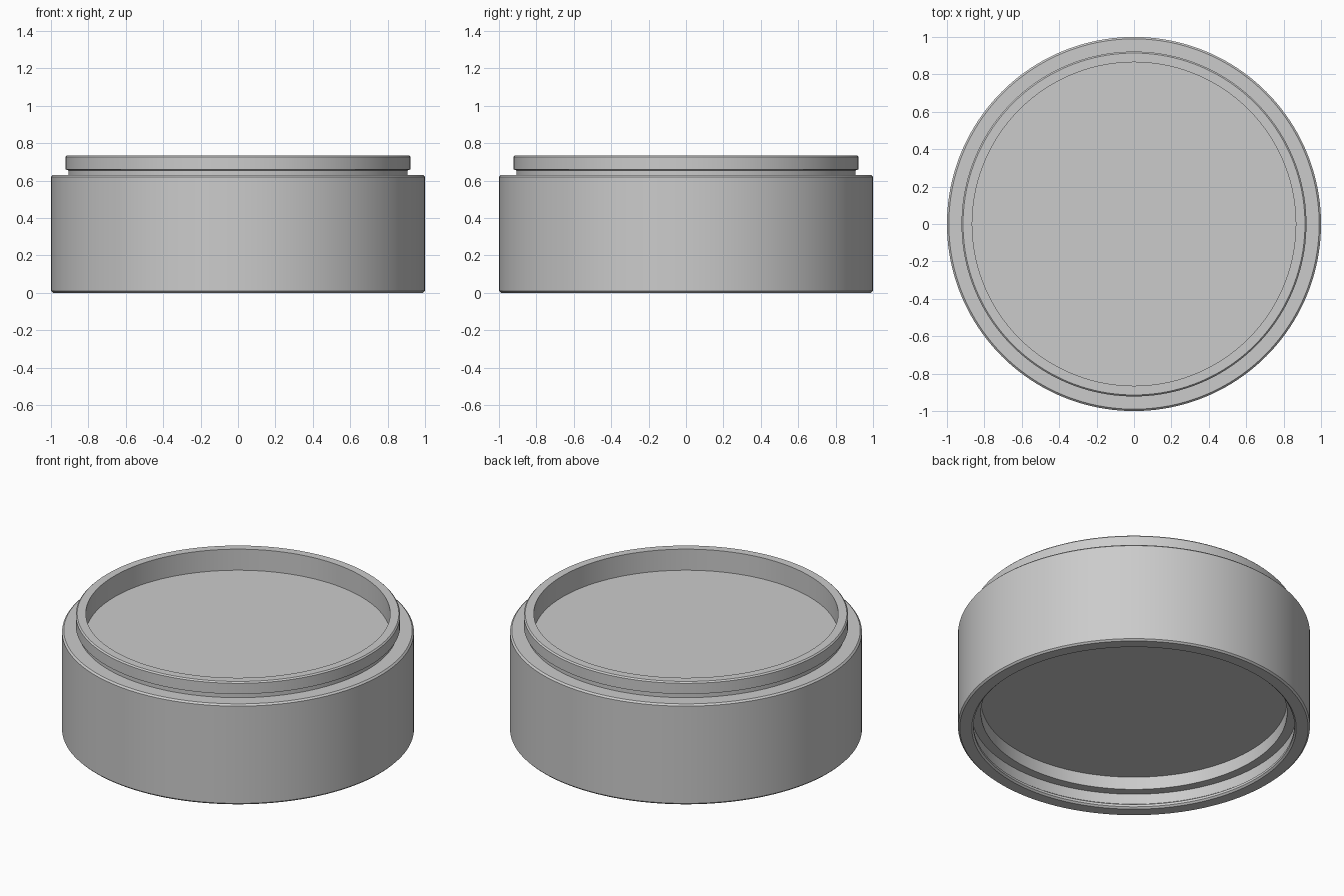
import bpy, bmesh, math

cube = bpy.data.objects.get("Cube")
if cube:
    bpy.data.objects.remove(cube, do_unlink=True)

SEGMENTS = 160

grey = bpy.data.materials.new("plain grey")
grey.use_nodes = True
colour = (0.6, 0.6, 0.6, 1.0)
grey.diffuse_color = colour
grey.node_tree.nodes["Principled BSDF"].inputs["Base Color"].default_value = colour


def lathe(name, profile, material):
    """Turn a (radius, height) profile about z and cap both of its ends."""
    bm = bmesh.new()
    rings = []
    for r, z in profile:
        rings.append([bm.verts.new((r * math.cos(a), r * math.sin(a), z))
                      for a in (2 * math.pi * i / SEGMENTS for i in range(SEGMENTS))])
    for low, high in zip(rings, rings[1:]):
        for i in range(SEGMENTS):
            j = (i + 1) % SEGMENTS
            bm.faces.new((low[i], low[j], high[j], high[i]))
    bm.faces.new(rings[0])
    bm.faces.new(rings[-1])
    bmesh.ops.recalc_face_normals(bm, faces=bm.faces)
    mesh = bpy.data.meshes.new(name)
    bm.to_mesh(mesh)
    bm.free()
    mesh.materials.append(material)
    obj = bpy.data.objects.new(name, mesh)
    bpy.context.collection.objects.link(obj)
    bpy.ops.object.select_all(action='DESELECT')
    obj.select_set(True)
    bpy.context.view_layer.objects.active = obj
    bpy.ops.object.shade_smooth_by_angle(angle=math.radians(30))
    return obj


# Stacking container section, from the underside ceiling round to the top floor
underside = [(0.87, 0.18), (0.87, 0.10),      # inner bore
             (0.925, 0.10), (0.925, 0.035),   # snap groove
             (0.912, 0.025), (0.912, 0.01),   # retaining lip
             (0.922, 0.0)]
outer_wall = [(0.99, 0.0), (1.0, 0.01), (1.0, 0.62), (0.99, 0.63)]
top_rim = [(0.907, 0.63), (0.907, 0.655),     # neck
           (0.922, 0.66), (0.922, 0.727), (0.914, 0.735),
           (0.865, 0.735), (0.865, 0.603)]    # recess wall down to the floor

lathe("stacking_container", underside + outer_wall + top_rim, grey)
